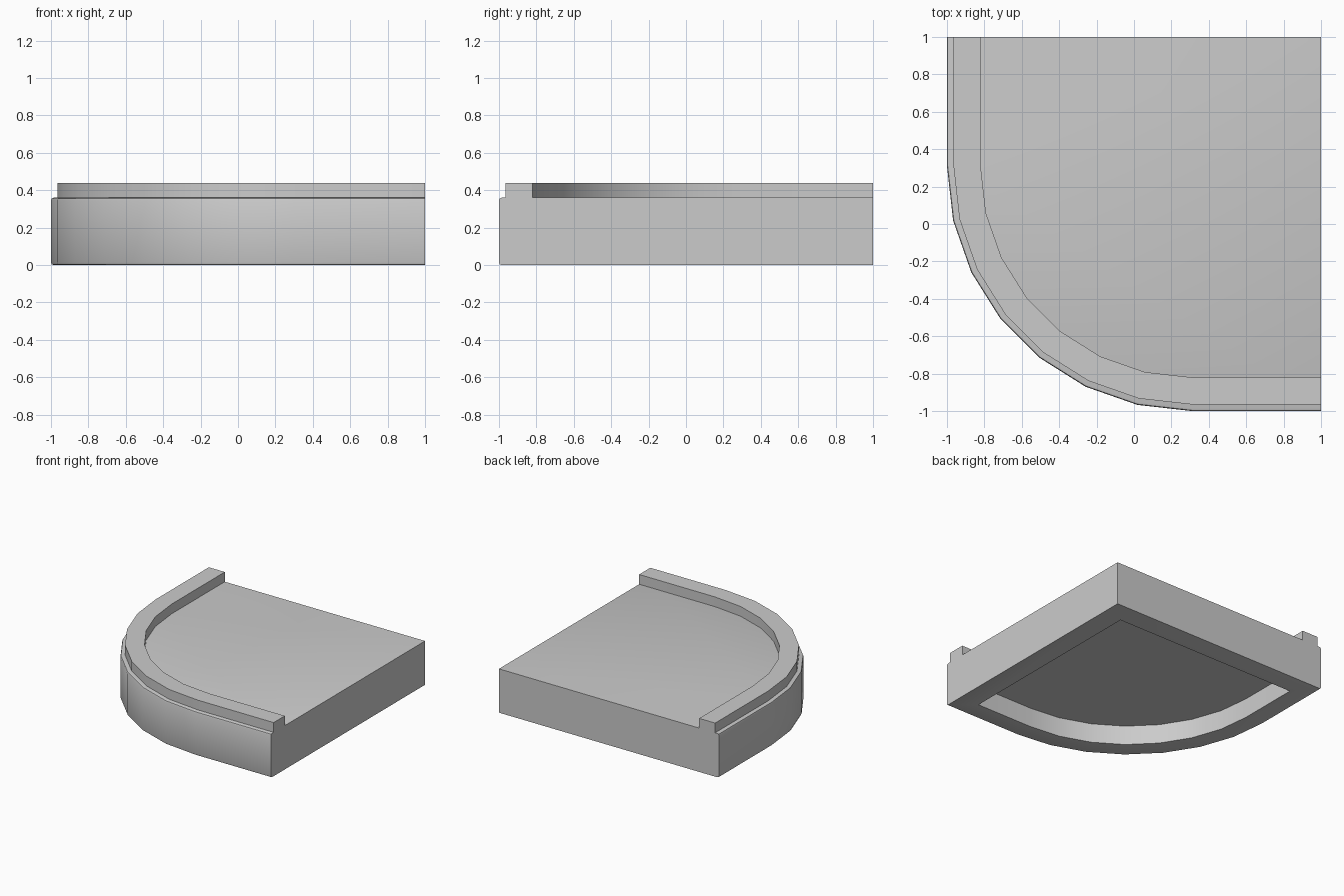
import bpy
import bmesh
import math

cube = bpy.data.objects.get("Cube")
if cube:
    bpy.data.objects.remove(cube, do_unlink=True)

CENTRE, RADIUS, STEPS = 0.31, 1.31, 7
FLOOR, RAIL_TOP = 0.36, 0.44

grey = bpy.data.materials.new("light grey")
grey.use_nodes = True
colour = (0.6, 0.6, 0.6, 1)
grey.diffuse_color = colour
grey.node_tree.nodes["Principled BSDF"].inputs["Base Color"].default_value = colour


def curved_edge(inset, end=1.0):
    """Rounded corner path, inset from the outer edge, with straight runs to the ends."""
    r = RADIUS - inset
    pts = [(-1 + inset, end)]
    for i in range(STEPS + 1):
        a = math.pi / 2 * i / STEPS
        pts.append((CENTRE - r * math.cos(a), CENTRE - r * math.sin(a)))
    return pts + [(end, -1 + inset)]


def make_object(name, bm):
    bmesh.ops.recalc_face_normals(bm, faces=bm.faces)
    mesh = bpy.data.meshes.new(name)
    bm.to_mesh(mesh)
    bm.free()
    mesh.materials.append(grey)
    obj = bpy.data.objects.new(name, mesh)
    bpy.context.collection.objects.link(obj)
    bpy.ops.object.select_all(action='DESELECT')
    obj.select_set(True)
    bpy.context.view_layer.objects.active = obj
    bpy.ops.object.shade_smooth_by_angle(angle=math.radians(35))


def bridge(bm, a, b, closed):
    n = len(a)
    for i in range(n if closed else n - 1):
        j = (i + 1) % n
        bm.faces.new((a[i], a[j], b[j], b[i]))


# Base slab: (inset, height, straight-side position), from recess ceiling to floor
levels = [(0.16, 0.16, 0.825), (0.16, 0, 0.825), (0.015, 0, 1),
          (0.004, 0.004, 1), (0, 0.015, 1), (0, FLOOR - 0.015, 1),
          (0.004, FLOOR - 0.004, 1), (0.015, FLOOR, 1)]
bm = bmesh.new()
loops = []
for inset, z, end in levels:
    outline = curved_edge(inset, end) + [(end, end)]
    loops.append([bm.verts.new((x, y, z)) for x, y in outline])
for a, b in zip(loops, loops[1:]):
    bridge(bm, a, b, True)
bm.faces.new(loops[0])
bm.faces.new(loops[-1])
make_object("base_slab", bm)

# Raised rail along the rounded side
bm = bmesh.new()
section = [(0.035, FLOOR), (0.035, RAIL_TOP), (0.18, RAIL_TOP), (0.18, FLOOR)]
strips = [[bm.verts.new((x, y, z)) for x, y in curved_edge(inset)]
          for inset, z in section]
for i in range(len(strips)):
    bridge(bm, strips[i], strips[(i + 1) % len(strips)], False)
for end in (0, -1):
    bm.faces.new([s[end] for s in strips])
make_object("edge_rail", bm)
